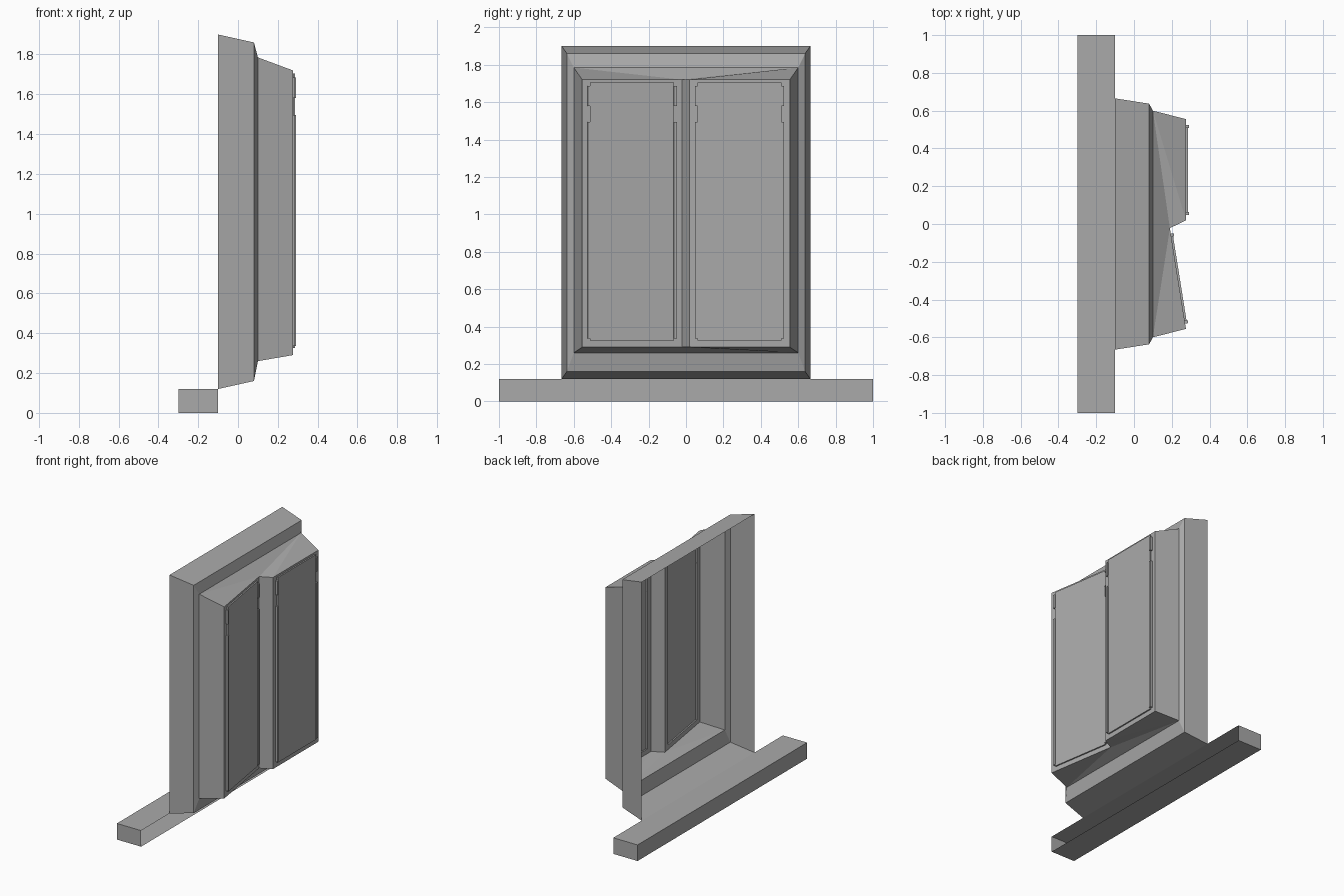
import bpy, bmesh
from mathutils import Vector

cube = bpy.data.objects.get("Cube")
if cube:
    bpy.data.objects.remove(cube, do_unlink=True)

grey = bpy.data.materials.new("mid_grey")
grey.use_nodes = True
colour = (0.4, 0.4, 0.4, 1)
grey.diffuse_color = colour
grey.node_tree.nodes["Principled BSDF"].inputs["Base Color"].default_value = colour


def finish(name, bm, recalc=True):
    bmesh.ops.remove_doubles(bm, verts=bm.verts, dist=0.0005)
    if recalc:
        bmesh.ops.recalc_face_normals(bm, faces=bm.faces)
    mesh = bpy.data.meshes.new(name)
    bm.to_mesh(mesh)
    bm.free()
    mesh.materials.append(grey)
    obj = bpy.data.objects.new(name, mesh)
    bpy.context.collection.objects.link(obj)
    return obj


def face(bm, points):
    return bm.faces.new([bm.verts.new(p) for p in points])


def bridge(bm, a, b):
    n = len(a)
    for i in range(n):
        j = (i + 1) % n
        face(bm, (a[i], a[j], b[j], b[i]))


# Sill: a long box whose room-facing long side is open
bm = bmesh.new()
bmesh.ops.create_cube(bm, size=1)
for v in bm.verts:
    v.co = Vector((v.co.x * 0.2 - 0.2, v.co.y * 2, (v.co.z + 0.5) * 0.12))
bm.faces.ensure_lookup_table()
bmesh.ops.delete(bm, geom=[f for f in bm.faces if f.normal.x > 0.9], context="FACES_ONLY")
finish("sill", bm, recalc=False)

# Frame surround: stepped open-backed shell
LOW, HIGH = 0.29, 1.72


def ring(x, half, low, high):
    return [(x, -half, low), (x, half, low), (x, half, high), (x, -half, high)]


rings = [ring(-0.1, 0.665, 0.12, 1.9), ring(0.08, 0.637, 0.16, 1.86),
         ring(0.1, 0.6, 0.26, 1.785)]
bm = bmesh.new()
for a, b in zip(rings, rings[1:]):
    bridge(bm, a, b)

# Plan of the front: one slanted sash, a stepped post and one straight sash
plan = [(0.275, -0.555), (0.19, -0.022), (0.275, 0.02), (0.275, 0.555)]
last = rings[-1]
for z, right, left in ((LOW, last[0], last[1]), (HIGH, last[3], last[2])):
    p = [(x, y, z) for x, y in plan]
    face(bm, (left, p[3], p[2]))
    face(bm, (left, p[2], p[1]))
    face(bm, (left, p[1], right))
    face(bm, (right, p[1], p[0]))
for (x, y), low, high in ((plan[0], last[0], last[3]), (plan[3], last[1], last[2])):
    face(bm, (low, (x, y, LOW), (x, y, HIGH), high))


def sash_point(start, end, t, z, out=0.0):
    a, b = Vector(start), Vector(end)
    d = (b - a).normalized()
    p = a + d * t + Vector((d.y, -d.x)) * out
    return (p.x, p.y, z)


# Centre post
(x0, y0), (x1, y1) = plan[1:3]
face(bm, ((x0, y0, LOW), (x1, y1, LOW), (x1, y1, HIGH), (x0, y0, HIGH)))

# Sashes with raised panes
sashes = [("right", plan[0], plan[1]), ("left", plan[2], plan[3])]


def sash_rect(a, b, t0, t1, low, high, out=0.0):
    return [sash_point(a, b, t, z, out)
            for t, z in ((t0, low), (t1, low), (t1, high), (t0, high))]


for side, a, b in sashes:
    width = (Vector(b) - Vector(a)).length
    outer = sash_rect(a, b, 0, width, LOW, HIGH)
    inner = sash_rect(a, b, 0.042, width - 0.045, 0.325, 1.705)
    pane = sash_rect(a, b, 0.042, width - 0.045, 0.325, 1.705, 0.01)
    bridge(bm, outer, inner)
    bridge(bm, inner, pane)
    face(bm, pane)
finish("window_frame", bm)

# Narrow trim strips beside each pane, long below and short above
for side, a, b in sashes:
    width = (Vector(b) - Vector(a)).length
    bm = bmesh.new()
    for t in (0.028, width - 0.046):
        for low, high in ((0.335, 1.495), (1.58, 1.685)):
            base = sash_rect(a, b, t, t + 0.016, low, high)
            top = sash_rect(a, b, t, t + 0.016, low, high, 0.016)
            bridge(bm, base, top)
            face(bm, top)
            face(bm, base)
    finish(side + "_pane_trim", bm)
